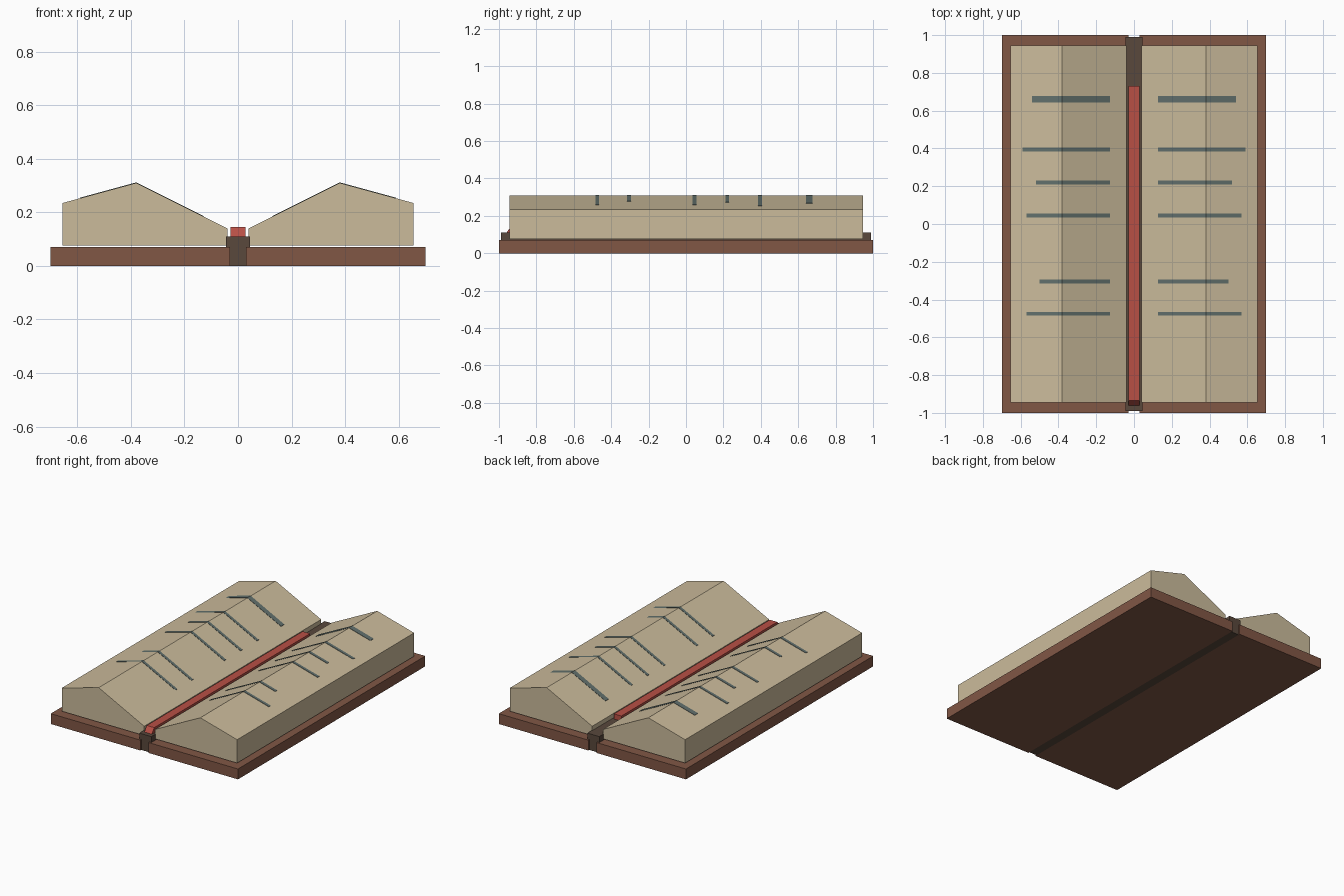
import bpy
import bmesh

if "Cube" in bpy.data.objects:
    bpy.data.objects.remove(bpy.data.objects["Cube"])


def material(name, rgb):
    m = bpy.data.materials.new(name)
    m.diffuse_color = (*rgb, 1)
    m.use_nodes = True
    m.node_tree.nodes["Principled BSDF"].inputs["Base Color"].default_value = m.diffuse_color
    return m


LEATHER = material("leather", (0.22, 0.095, 0.06))
SPINE = material("spine_leather", (0.10, 0.065, 0.045))
PAPER = material("paper", (0.60, 0.50, 0.33))
INK = material("ink", (0.12, 0.16, 0.15))
RED = material("ribbon_red", (0.48, 0.08, 0.06))


def prism(name, outline, place, lo, hi, mat):
    """Closed solid: outline (u, v) swept from lo to hi; place(u, v, w) -> xyz."""
    bm = bmesh.new()
    ends = [[bm.verts.new(place(u, v, w)) for u, v in outline] for w in (lo, hi)]
    n = len(outline)
    for ring in ends:
        bm.faces.new(ring)
    for i in range(n):
        j = (i + 1) % n
        bm.faces.new((ends[0][i], ends[0][j], ends[1][j], ends[1][i]))
    bmesh.ops.recalc_face_normals(bm, faces=bm.faces)
    me = bpy.data.meshes.new(name)
    bm.to_mesh(me)
    bm.free()
    me.materials.append(mat)
    ob = bpy.data.objects.new(name, me)
    bpy.context.collection.objects.link(ob)
    return ob


def along_y(s=1):
    return lambda u, v, w: (s * u, w, v)


def along_x(u, v, w):
    return (w, u, v)


def rect(x0, x1, z0, z1):
    return [(x0, z0), (x1, z0), (x1, z1), (x0, z1)]


def page_z(x):
    """Height of the page surface at distance x from the spine."""
    if x < 0.38:
        return 0.14 + (x - 0.04) / 0.34 * 0.17
    return 0.31 - (x - 0.38) / 0.275 * 0.075


# Spine block with its wider cap
prism("spine", rect(-0.03, 0.03, 0, 0.07), along_y(), -0.99, 0.99, SPINE)
prism("spine_cap", rect(-0.045, 0.045, 0.07, 0.11), along_y(), -0.99, 0.99, SPINE)

# Bookmark ribbon with a slanted front end
prism("ribbon", [(-0.96, 0.11), (0.73, 0.11), (0.73, 0.145), (-0.935, 0.145)],
      along_x, -0.028, 0.028, RED)

# Covers, page blocks and written lines on both sides
PAGES = [(0.04, 0.077), (0.655, 0.077), (0.655, 0.235), (0.38, 0.31), (0.04, 0.14)]
LINES = [(0.66, 0.035, 0.54), (0.395, 0.02, 0.59), (0.22, 0.02, 0.52),
         (0.045, 0.02, 0.57), (-0.305, 0.02, 0.50), (-0.475, 0.02, 0.57)]
for side, s in (("left", -1), ("right", 1)):
    prism(f"{side}_cover", rect(0.03, 0.70, 0, 0.07), along_y(s), -1, 1, LEATHER)
    prism(f"{side}_pages", PAGES, along_y(s), -0.945, 0.945, PAPER)
    for k, (y, width, end) in enumerate(LINES):
        xs = (0.128, 0.38, end)
        strip = [(x, page_z(x) - 0.002) for x in xs]
        strip += [(x, page_z(x) + 0.002) for x in reversed(xs)]
        prism(f"{side}_text_line_{k + 1}", strip, along_y(s),
              y - width / 2, y + width / 2, INK)
